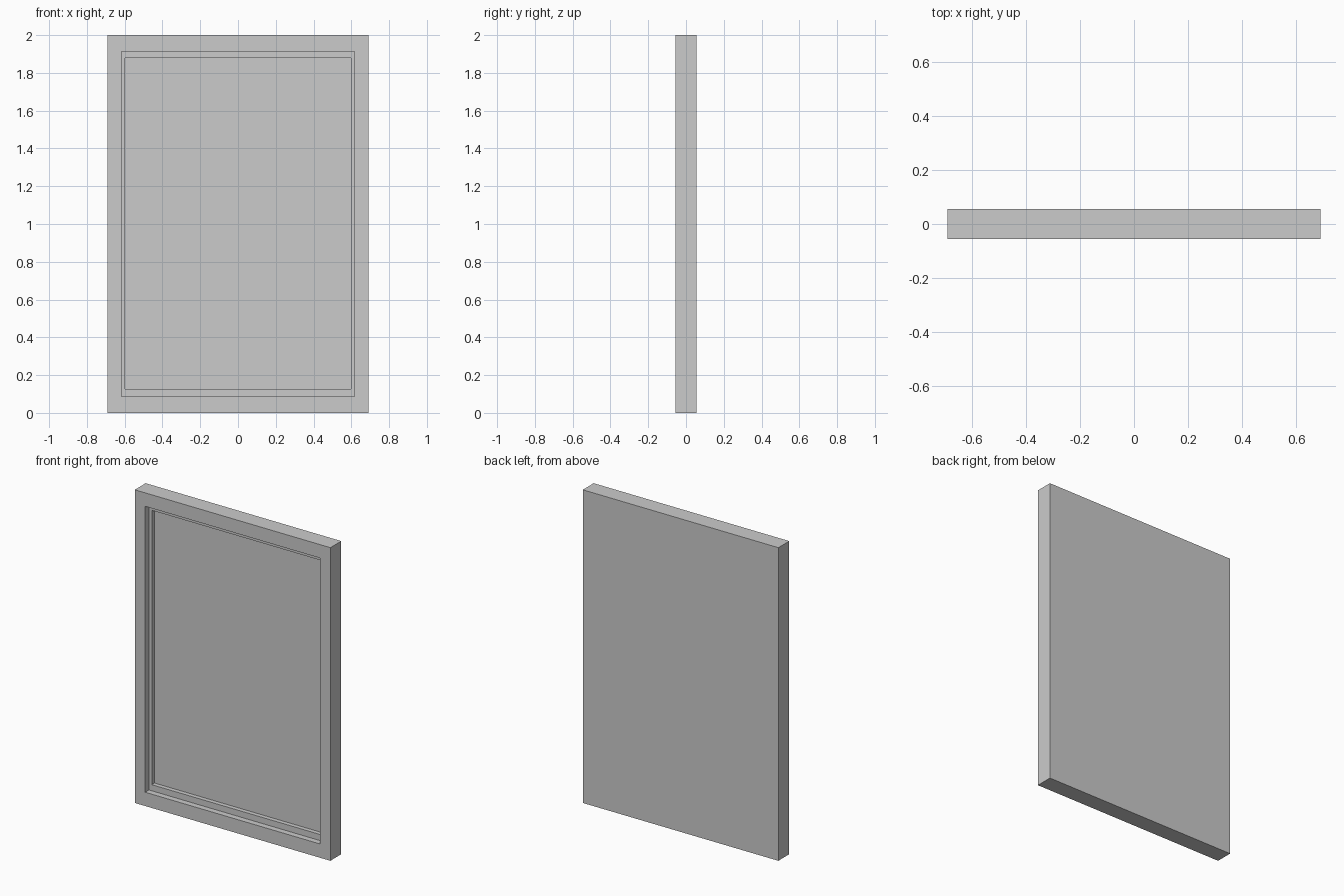
import bpy, bmesh

if "Cube" in bpy.data.objects:
    bpy.data.objects.remove(bpy.data.objects["Cube"])

# Nested rectangular rings from the back face to the recessed panel:
# (half width, bottom z, top z, y)
RINGS = [
    (0.691, 0.0, 2.0, 0.055),       # back edge
    (0.691, 0.0, 2.0, -0.055),      # front outer edge
    (0.617, 0.088, 1.914, -0.055),  # frame opening
    (0.617, 0.088, 1.914, -0.017),  # first step
    (0.597, 0.127, 1.879, -0.017),  # inner lip
    (0.597, 0.127, 1.879, 0.011),   # recessed panel
]


def add_ring(bm, half, low, high, y):
    corners = ((-half, low), (half, low), (half, high), (-half, high))
    return [bm.verts.new((x, y, z)) for x, z in corners]


bm = bmesh.new()
loops = [add_ring(bm, *ring) for ring in RINGS]

# Frame sides, face and stepped recess
for a, b in zip(loops, loops[1:]):
    for i in range(4):
        j = (i + 1) % 4
        bm.faces.new((a[i], a[j], b[j], b[i]))

# Back board and inner panel
bm.faces.new(loops[0])
bm.faces.new(loops[-1])
bmesh.ops.recalc_face_normals(bm, faces=bm.faces)

mesh = bpy.data.meshes.new("framed_panel")
bm.to_mesh(mesh)
bm.free()
panel = bpy.data.objects.new("framed_panel", mesh)
bpy.context.collection.objects.link(panel)
